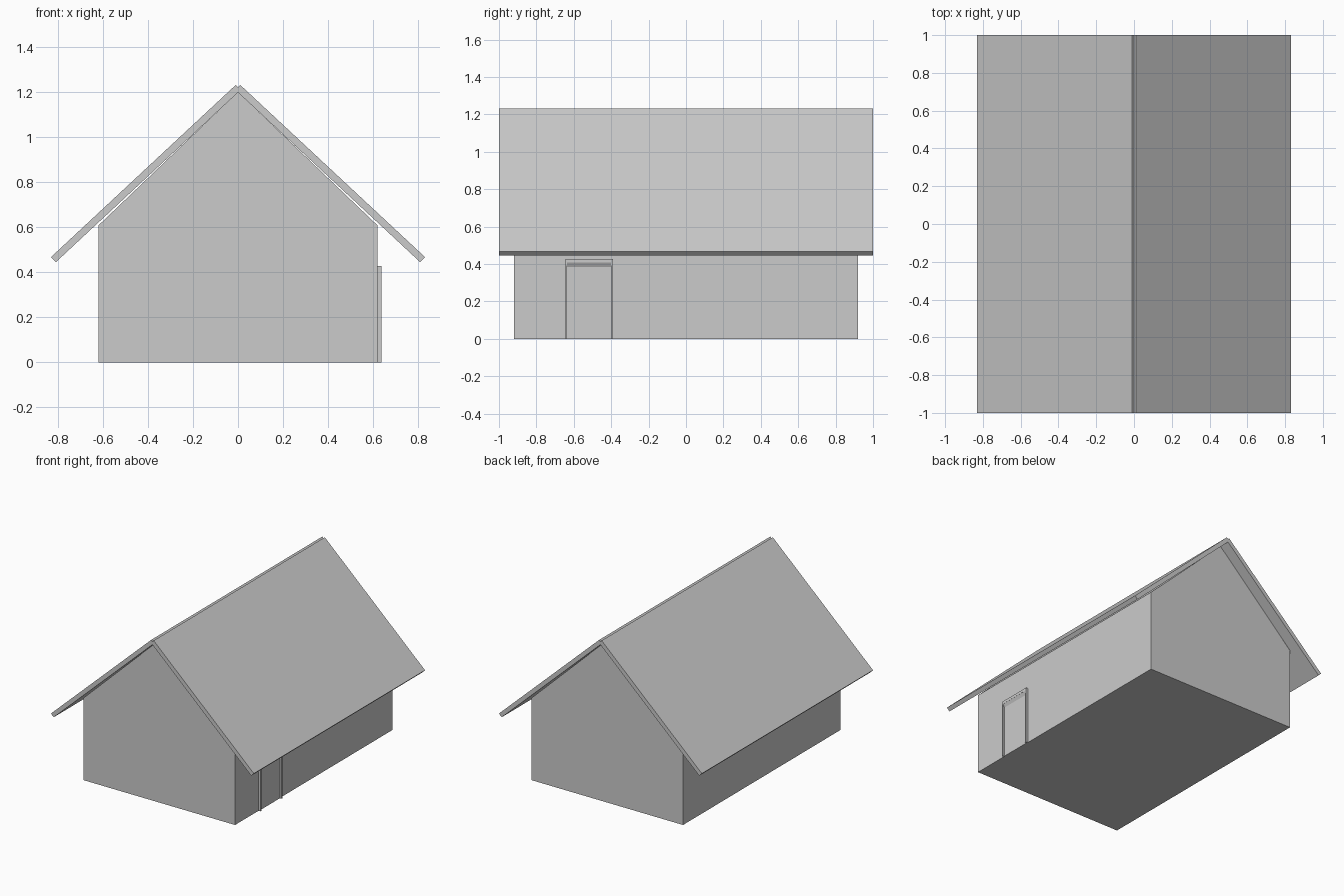
import bpy

if "Cube" in bpy.data.objects:
    bpy.data.objects.remove(bpy.data.objects["Cube"])


def prism(name, profile, y0, y1):
    # Extrude an x-z outline along y
    n = len(profile)
    verts = [(x, y, z) for y in (y0, y1) for x, z in profile]
    faces = [tuple(range(n)), tuple(reversed(range(n, 2 * n)))]
    faces += [(i, i + n, (i + 1) % n + n, (i + 1) % n) for i in range(n)]
    mesh = bpy.data.meshes.new(name)
    mesh.from_pydata(verts, [], faces)
    obj = bpy.data.objects.new(name, mesh)
    bpy.context.collection.objects.link(obj)
    return obj


def box(name, x0, x1, y0, y1, z0, z1):
    return prism(name, [(x0, z0), (x1, z0), (x1, z1), (x0, z1)], y0, y1)


# House body with gable ends
prism("house_body", [(-0.62, 0), (0.62, 0), (0.62, 0.607), (0, 1.2), (-0.62, 0.607)],
      -0.92, 0.92)

# Two roof slabs crossing at the ridge
slab = [(-0.012, 1.209), (0.808, 0.445), (0.83, 0.467), (0.01, 1.231)]
prism("roof_right", slab, -1, 1)
prism("roof_left", [(-x, z) for x, z in reversed(slab)], -1, 1)

# Door in the right wall: jambs, lintel, sloped top strip and panel
box("door_jamb_front", 0.61, 0.636, -0.645, -0.635, 0, 0.427)
box("door_jamb_back", 0.61, 0.636, -0.400, -0.390, 0, 0.427)
box("door_lintel", 0.61, 0.636, -0.635, -0.400, 0.407, 0.427)
prism("door_top_strip", [(0.61, 0.383), (0.623, 0.383), (0.635, 0.407), (0.61, 0.407)],
      -0.635, -0.400)
box("door_panel", 0.61, 0.623, -0.635, -0.400, 0, 0.383)
